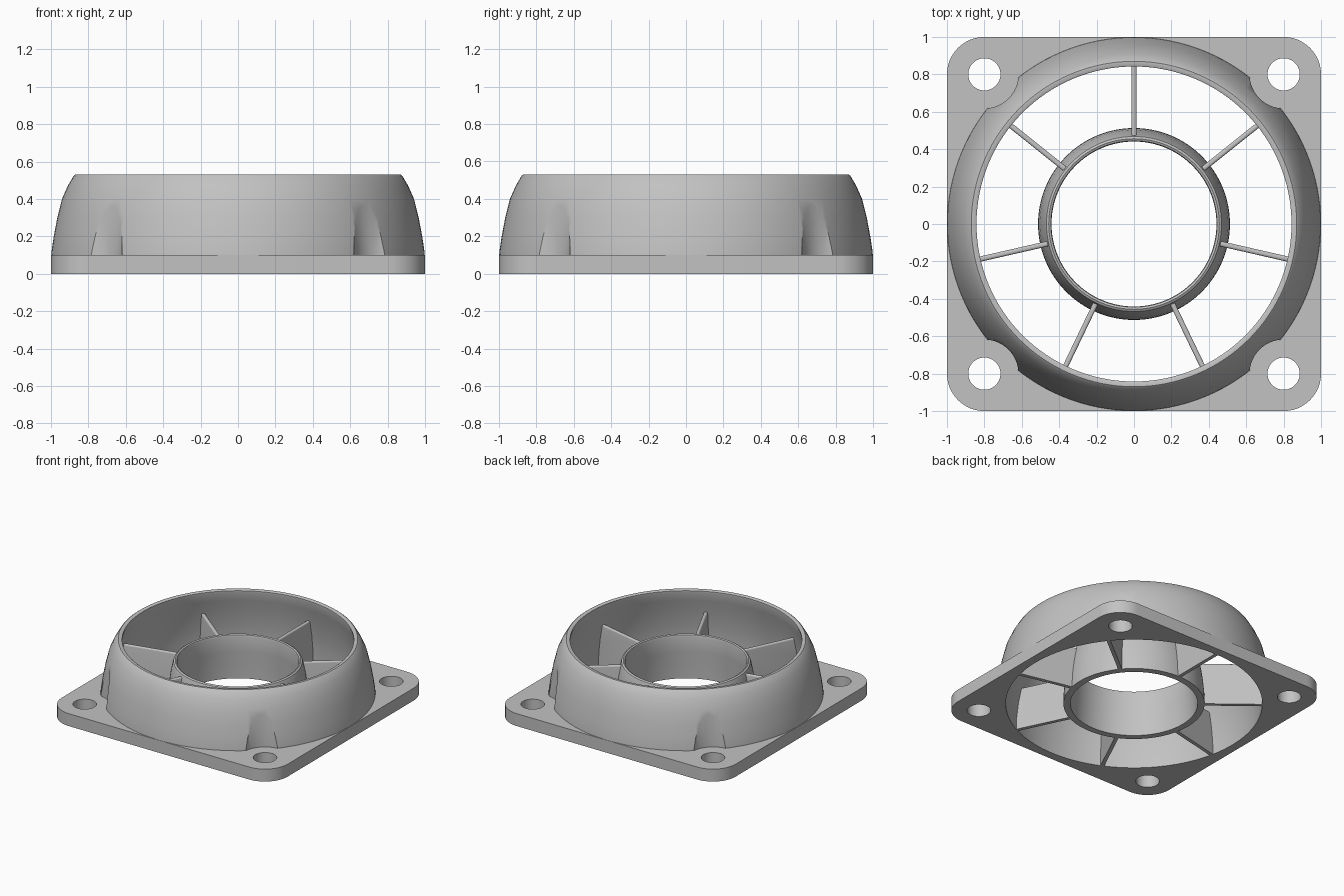
import bpy, bmesh, math
from mathutils import Matrix

cube = bpy.data.objects.get("Cube")
if cube:
    bpy.data.objects.remove(cube, do_unlink=True)

grey = bpy.data.materials.new("light_grey")
grey.use_nodes = True
COLOUR = (0.54, 0.54, 0.54, 1)
grey.diffuse_color = COLOUR
grey.node_tree.nodes["Principled BSDF"].inputs["Base Color"].default_value = COLOUR


def make(name, bm):
    bmesh.ops.recalc_face_normals(bm, faces=bm.faces)
    mesh = bpy.data.meshes.new(name)
    bm.to_mesh(mesh)
    bm.free()
    mesh.materials.append(grey)
    obj = bpy.data.objects.new(name, mesh)
    bpy.context.collection.objects.link(obj)
    return obj


def activate(obj):
    bpy.ops.object.select_all(action='DESELECT')
    obj.select_set(True)
    bpy.context.view_layer.objects.active = obj


def smooth(obj, degrees=35):
    activate(obj)
    bpy.ops.object.shade_smooth_by_angle(angle=math.radians(degrees))


def lathe(name, profile, steps=128):
    """Spin a closed (radius, height) profile about z."""
    bm = bmesh.new()
    verts = [bm.verts.new((r, 0, z)) for r, z in profile]
    edges = [bm.edges.new((v, verts[i - 1])) for i, v in enumerate(verts)]
    bmesh.ops.spin(bm, geom=verts + edges, cent=(0, 0, 0), axis=(0, 0, 1),
                   angle=math.tau, steps=steps, use_merge=True)
    bmesh.ops.remove_doubles(bm, verts=bm.verts, dist=1e-5)
    return make(name, bm)


def cylinder(bm, x, y, radius, bottom, top, sides):
    bmesh.ops.create_cone(bm, cap_ends=True, segments=sides, radius1=radius,
                          radius2=radius, depth=top - bottom,
                          matrix=Matrix.Translation((x, y, (bottom + top) / 2)))


def cut(obj, bm):
    """Subtract the cutter shape, then drop the cutter."""
    cutter = make("cutter", bm)
    cutter.hide_render = True
    mod = obj.modifiers.new("cut", 'BOOLEAN')
    mod.operation = 'DIFFERENCE'
    mod.solver = 'EXACT'
    mod.object = cutter
    activate(obj)
    bpy.ops.object.modifier_apply(modifier=mod.name)
    bpy.data.objects.remove(cutter, do_unlink=True)


HOLE = 0.8
CORNERS = [(sx * HOLE, sy * HOLE) for sx in (-1, 1) for sy in (-1, 1)]

# Rounded square mounting plate
bm = bmesh.new()
bmesh.ops.create_cube(bm, size=2, matrix=Matrix.Translation((0, 0, 0.05))
                      @ Matrix.Diagonal((1, 1, 0.05, 1)))
uprights = [e for e in bm.edges if abs(e.verts[0].co.z - e.verts[1].co.z) > 0.05]
bmesh.ops.bevel(bm, geom=uprights, offset=0.2, segments=12, profile=0.5, affect='EDGES')
plate = make("mounting_plate", bm)

# Bolt holes and central opening
bm = bmesh.new()
for x, y in CORNERS:
    cylinder(bm, x, y, 0.086, -0.1, 0.2, 40)
cylinder(bm, 0, 0, 0.965, -0.1, 0.2, 128)
cut(plate, bm)
smooth(plate)

# Domed outer shell
shell = lathe("outer_shell", [
    (0.932, 0), (0.97, 0), (0.97, 0.08), (0.999, 0.09), (0.997, 0.12),
    (0.985, 0.2), (0.966, 0.3), (0.941, 0.4), (0.91, 0.47), (0.879, 0.523),
    (0.87, 0.53), (0.85, 0.53), (0.842, 0.525), (0.842, 0.51), (0.862, 0.44),
    (0.889, 0.34), (0.914, 0.22), (0.929, 0.1)])

# Clearance scallops above the bolt holes
bm = bmesh.new()
for x, y in CORNERS:
    cylinder(bm, x, y, 0.182, 0.1, 0.7, 64)
cut(shell, bm)
smooth(shell)

# Inner hub ring
hub = lathe("hub_ring", [
    (0.462, 0), (0.513, 0), (0.511, 0.08), (0.503, 0.17), (0.49, 0.26),
    (0.475, 0.335), (0.468, 0.355), (0.456, 0.362), (0.445, 0.357),
    (0.441, 0.34), (0.448, 0.22), (0.458, 0.1)], 96)
smooth(hub)

# Seven radial vanes joining hub and shell
VANES = 7
THICK = 0.028
TOP = 0.338
for i in range(VANES):
    bm = bmesh.new()
    side = [(0.485, 0), (0.945, 0), (0.935, 0.2), (0.9, TOP), (0.46, TOP)]
    face = bm.faces.new([bm.verts.new((r, -THICK / 2, z)) for r, z in side])
    grown = bmesh.ops.extrude_face_region(bm, geom=[face])
    bmesh.ops.translate(bm, vec=(0, THICK, 0),
                        verts=[g for g in grown["geom"] if isinstance(g, bmesh.types.BMVert)])
    ridge = [e for e in bm.edges if e.calc_length() > 0.2
             and all(v.co.z > TOP - 0.01 for v in e.verts)]
    bmesh.ops.bevel(bm, geom=ridge, offset=0.011, segments=4, profile=0.5, affect='EDGES')
    bm.transform(Matrix.Rotation(math.pi / 2 + i * math.tau / VANES, 4, 'Z'))
    smooth(make(f"vane_{i + 1}", bm))
